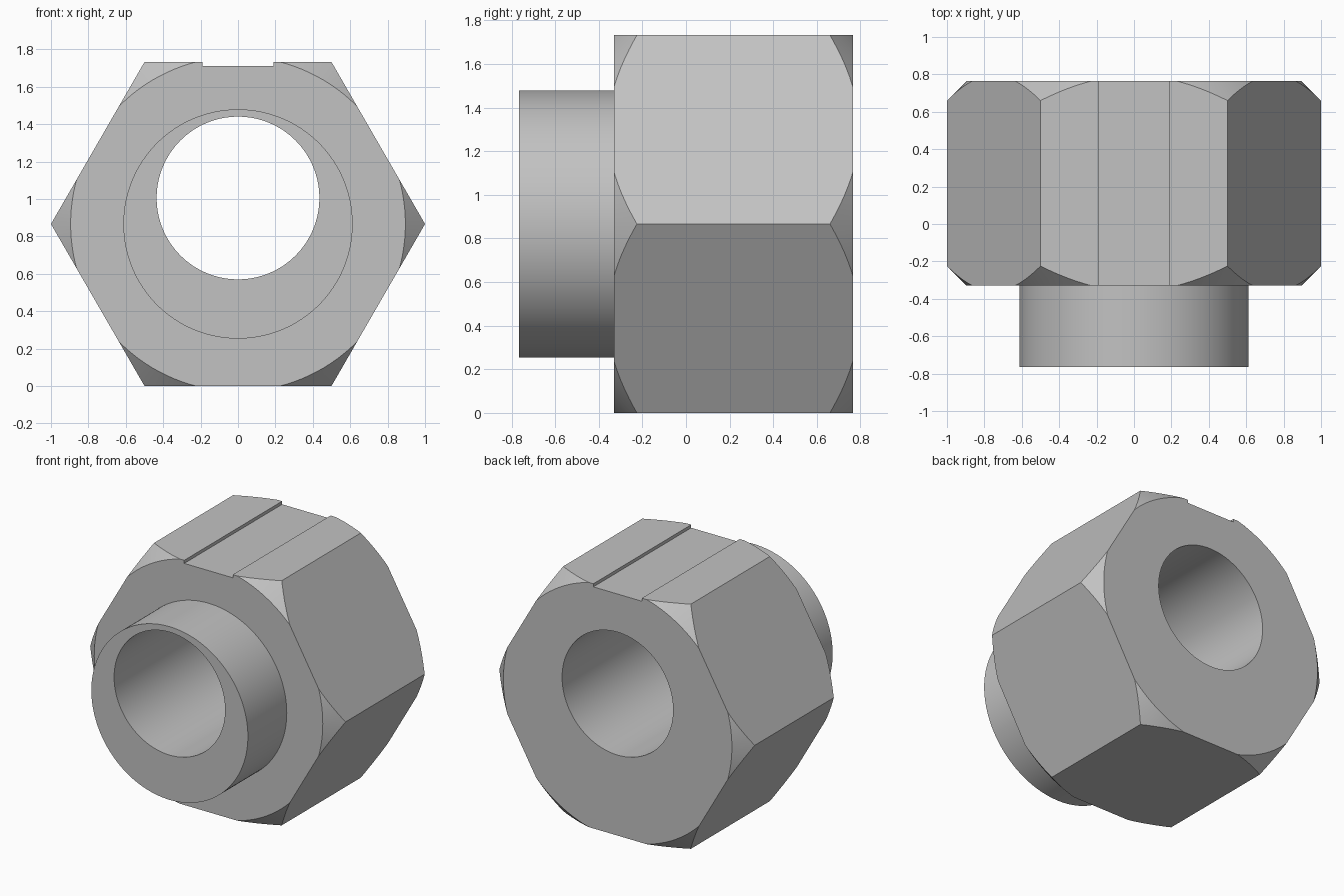
import bpy, bmesh, math
from mathutils import Matrix

cube = bpy.data.objects.get("Cube")
if cube:
    bpy.data.objects.remove(cube, do_unlink=True)

steel = bpy.data.materials.new("grey steel")
steel.use_nodes = True
grey = (0.54, 0.54, 0.54, 1)
steel.diffuse_color = grey
steel.node_tree.nodes["Principled BSDF"].inputs["Base Color"].default_value = grey

CENTRE = math.sqrt(3) / 2   # height of the nut's axis
FRONT, BACK, TIP = -0.33, 0.765, -0.765
RIM = 0.895                 # radius where the chamfer meets the end face


def finish(name, bm):
    bmesh.ops.recalc_face_normals(bm, faces=bm.faces)
    mesh = bpy.data.meshes.new(name)
    bm.to_mesh(mesh)
    bm.free()
    mesh.materials.append(steel)
    obj = bpy.data.objects.new(name, mesh)
    bpy.context.collection.objects.link(obj)
    return obj


def turned(name, profile, z, sides=128):
    """Closed solid around the y axis from (y, radius) pairs."""
    bm = bmesh.new()
    rings = []
    for y, r in profile:
        angles = [2 * math.pi * i / sides for i in range(sides)]
        rings.append([bm.verts.new((r * math.cos(a), y, z + r * math.sin(a)))
                      for a in angles])
    for a, b in zip(rings, rings[1:]):
        for i in range(sides):
            j = (i + 1) % sides
            bm.faces.new((a[i], a[j], b[j], b[i]))
    bm.faces.new(rings[0])
    bm.faces.new(rings[-1])
    return finish(name, bm)


def combine(target, tool, operation):
    tool.hide_render = True
    mod = target.modifiers.new("cut", "BOOLEAN")
    mod.operation = operation
    mod.solver = "EXACT"
    mod.object = tool
    bpy.context.view_layer.objects.active = target
    bpy.ops.object.modifier_apply(modifier=mod.name)
    bpy.data.objects.remove(tool, do_unlink=True)


# Hexagonal body, rounded off at both ends by a conical chamfer
nut = turned("hex_nut", [(-0.6, 1), (1, 1)], CENTRE, 6)
slope = 0.2
chamfer = turned("chamfer_form", [(FRONT, RIM), (FRONT + slope, RIM + slope),
                                  (BACK - slope, RIM + slope), (BACK, RIM)], CENTRE)
combine(nut, chamfer, "INTERSECT")

# Round collar on the front
collar = turned("collar", [(TIP, 0.613), (0, 0.613)], CENTRE)
combine(nut, collar, "UNION")

# Off-centre bore through everything
bore = turned("bore", [(-1, 0.435), (1, 0.435)], 1.005)
combine(nut, bore, "DIFFERENCE")

# Shallow groove along the top flat
bm = bmesh.new()
bmesh.ops.create_cube(bm, size=1, matrix=Matrix.Translation((0, 0, 1.81))
                      @ Matrix.Diagonal((0.38, 3, 0.2, 1)))
combine(nut, finish("groove", bm), "DIFFERENCE")

bpy.ops.object.select_all(action="DESELECT")
nut.select_set(True)
bpy.context.view_layer.objects.active = nut
bpy.ops.object.shade_smooth_by_angle(angle=math.radians(30))
